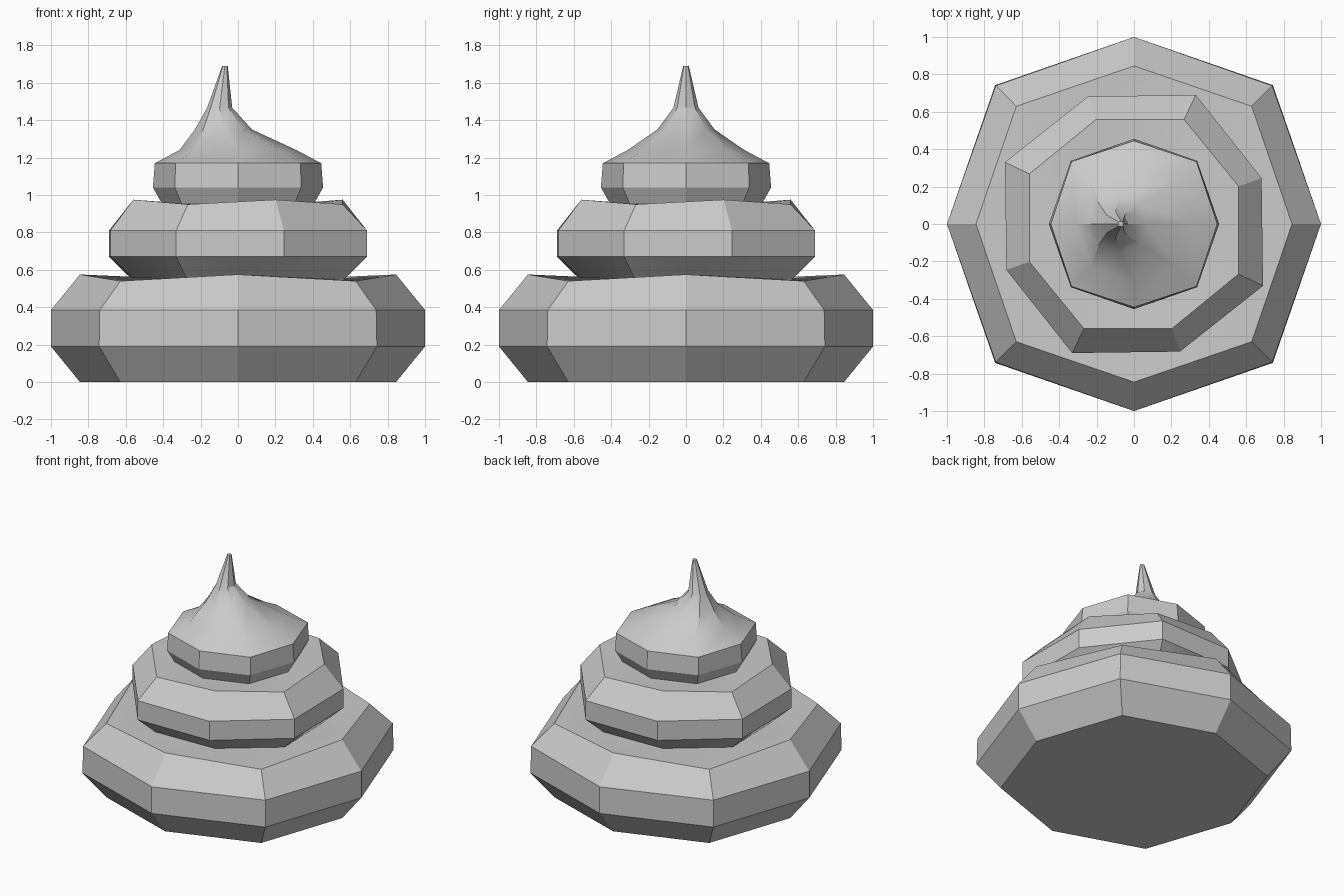
import bpy, bmesh
from math import radians, sin, cos, pi

if "Cube" in bpy.data.objects:
    bpy.data.objects.remove(bpy.data.objects["Cube"])


def ring(bm, even, odd, z_even, z_odd, turn_even=0.0, turn_odd=45.0, cx=0.0):
    """Eight-sided ring whose alternate corners have their own radius, height and angle."""
    verts = []
    for i in range(8):
        r, z, t = (odd, z_odd, turn_odd) if i % 2 else (even, z_even, turn_even)
        a = radians(t) + (i // 2) * pi / 2
        verts.append(bm.verts.new((cx + r * cos(a), r * sin(a), z)))
    return verts


bm = bmesh.new()
rings = []

# bottom tier
for e, o, ze, zo in [(0.845, 0.89, 0, 0), (1.0, 1.05, 0.19, 0.19),
                     (1.0, 1.045, 0.385, 0.385), (0.845, 0.89, 0.575, 0.54)]:
    rings.append(ring(bm, e, o, ze, zo))

# middle tier, turned about its axis
for e, o, ze, zo in [(0.59, 0.63, 0.55, 0.55), (0.725, 0.765, 0.67, 0.67),
                     (0.725, 0.765, 0.81, 0.81), (0.595, 0.62, 0.975, 0.95)]:
    rings.append(ring(bm, e, o, ze, zo, 19.8, 64.4))

# top tier and leaning tip
for r, k, z, cx in [(0.407, 1.05, 0.955, 0), (0.455, 1.05, 1.04, 0),
                    (0.445, 1.06, 1.17, 0), (0.313, 1.04, 1.24, 0),
                    (0.153, 1.0, 1.35, -0.078), (0.067, 1.0, 1.467, -0.098),
                    (0.015, 1.0, 1.69, -0.07)]:
    rings.append(ring(bm, r, r * k, z, z, cx=cx))

# skin between rings and caps
for a, b in zip(rings, rings[1:]):
    for i in range(8):
        j = (i + 1) % 8
        bm.faces.new((a[i], a[j], b[j], b[i]))
bm.faces.new(rings[0][::-1])
bm.faces.new(rings[-1])
bmesh.ops.recalc_face_normals(bm, faces=bm.faces)

mesh = bpy.data.meshes.new("swirl_pile")
bm.to_mesh(mesh)
bm.free()
obj = bpy.data.objects.new("swirl_pile", mesh)
bpy.context.collection.objects.link(obj)
bpy.context.view_layer.objects.active = obj
obj.select_set(True)
bpy.ops.object.shade_smooth_by_angle(angle=radians(30))
